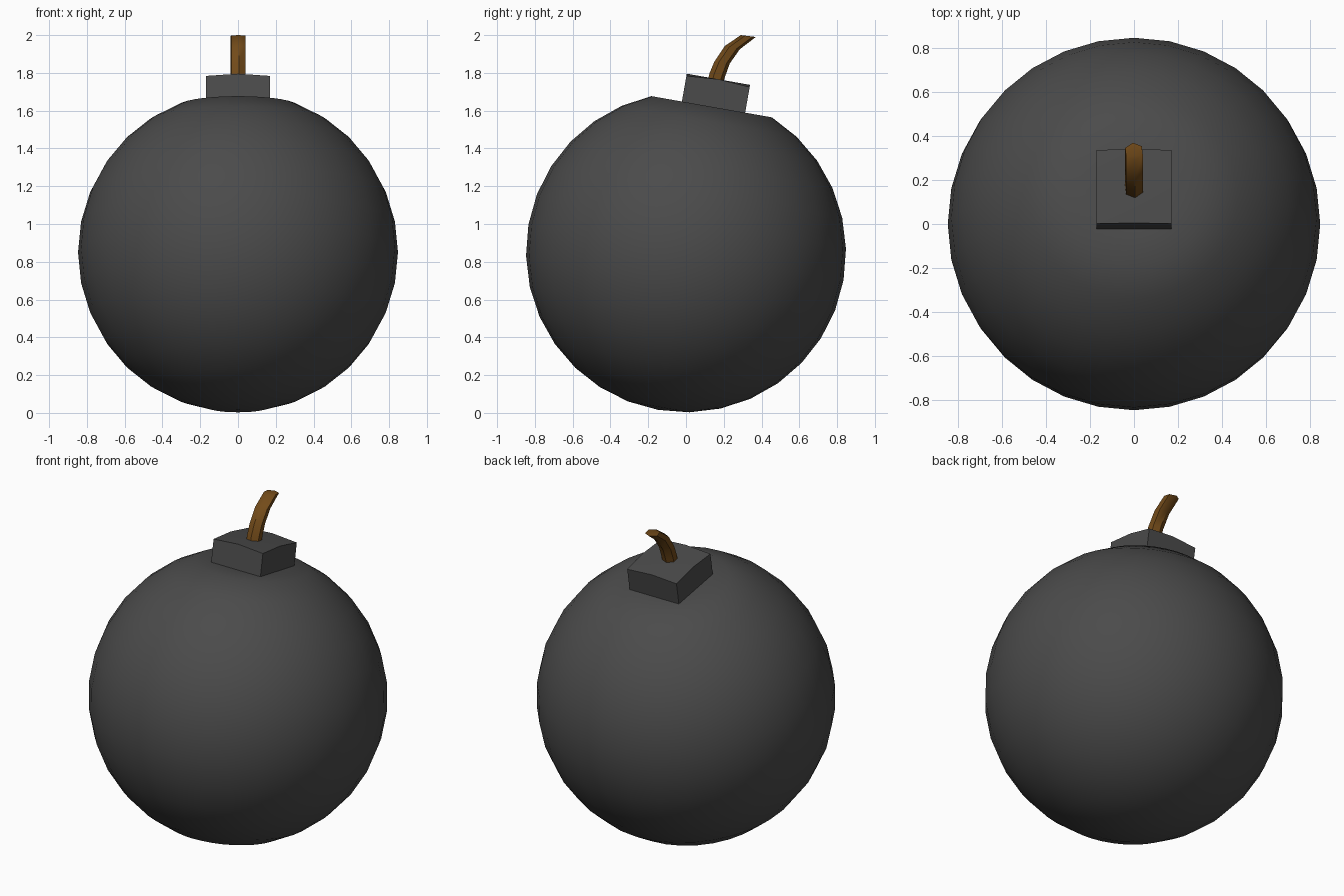
import bpy, bmesh, math
from mathutils import Matrix, Vector

if "Cube" in bpy.data.objects:
    bpy.data.objects.remove(bpy.data.objects["Cube"])

TILT = Matrix.Rotation(math.radians(-10), 4, 'X')   # leans the top towards +y
CENTRE = Vector((0, 0, 0.85))
R = 0.847


def material(name, rgb):
    m = bpy.data.materials.new(name)
    m.diffuse_color = (*rgb, 1)
    m.use_nodes = True
    m.node_tree.nodes["Principled BSDF"].inputs["Base Color"].default_value = m.diffuse_color
    return m


def finish(name, bm, mat, angle):
    bmesh.ops.recalc_face_normals(bm, faces=bm.faces)
    mesh = bpy.data.meshes.new(name)
    bm.to_mesh(mesh)
    bm.free()
    mesh.materials.append(mat)
    ob = bpy.data.objects.new(name, mesh)
    bpy.context.collection.objects.link(ob)
    bpy.ops.object.select_all(action='DESELECT')
    ob.select_set(True)
    bpy.context.view_layer.objects.active = ob
    bpy.ops.object.shade_smooth_by_angle(angle=math.radians(angle))
    return ob


def loft(rings):
    bm = bmesh.new()
    loops = [[bm.verts.new(p) for p in ring] for ring in rings]
    n = len(loops[0])
    for a, b in zip(loops, loops[1:]):
        for i in range(n):
            j = (i + 1) % n
            bm.faces.new((a[i], a[j], b[j], b[i]))
    bm.faces.new(loops[0])
    bm.faces.new(loops[-1])
    return bm


iron = material("dark_iron", (0.07, 0.07, 0.07))
rope = material("brown_rope", (0.17, 0.07, 0.01))

# Round body with the top two rings flattened into a tilted seat
bm = bmesh.new()
bmesh.ops.create_uvsphere(bm, u_segments=32, v_segments=16, radius=R)
seat = R * math.cos(math.radians(22.5))
for v in bm.verts:
    v.co.z = min(v.co.z, seat)
bm.transform(Matrix.Translation(CENTRE) @ TILT)
finish("body", bm, iron, 40)

# Square collar with slightly domed top
bm = bmesh.new()
bmesh.ops.create_cube(bm, size=1)
bmesh.ops.subdivide_edges(bm, edges=[e for e in bm.edges
                                     if abs(e.verts[0].co.z - e.verts[1].co.z) < 0.1],
                          cuts=1, use_grid_fill=True)
for v in bm.verts:
    x, y, top = v.co.x * 0.34, v.co.y * 0.34 + 0.01, v.co.z > 0
    corner = abs(v.co.x) > 0.4 and abs(v.co.y) > 0.4
    v.co = (x, y, (0.92 if corner else 0.932) if top else 0.77)
bm.transform(Matrix.Translation(CENTRE) @ TILT)
finish("collar", bm, iron, 20)

# Curved fuse: each station is rear (y, z) then front (y, z)
stations = [((0.11, 1.74), (0.19, 1.725)), ((0.125, 1.80), (0.207, 1.78)),
            ((0.15, 1.86), (0.232, 1.85)), ((0.205, 1.942), (0.285, 1.925)),
            ((0.29, 2.0), (0.37, 1.99))]
rings = []
for (y0, z0), (y1, z1) in stations:
    mid = Vector((0, (y0 + y1) / 2, (z0 + z1) / 2))
    half = Vector((0, (y1 - y0) / 2, (z1 - z0) / 2))
    ring = []
    for k in range(6):
        a = math.radians(60 * k + 36)
        ring.append(mid + half * math.sin(a) * 1.0 + Vector((0.044 * math.cos(a), 0, 0)))
    rings.append(ring)
finish("fuse", loft(rings), rope, 50)
